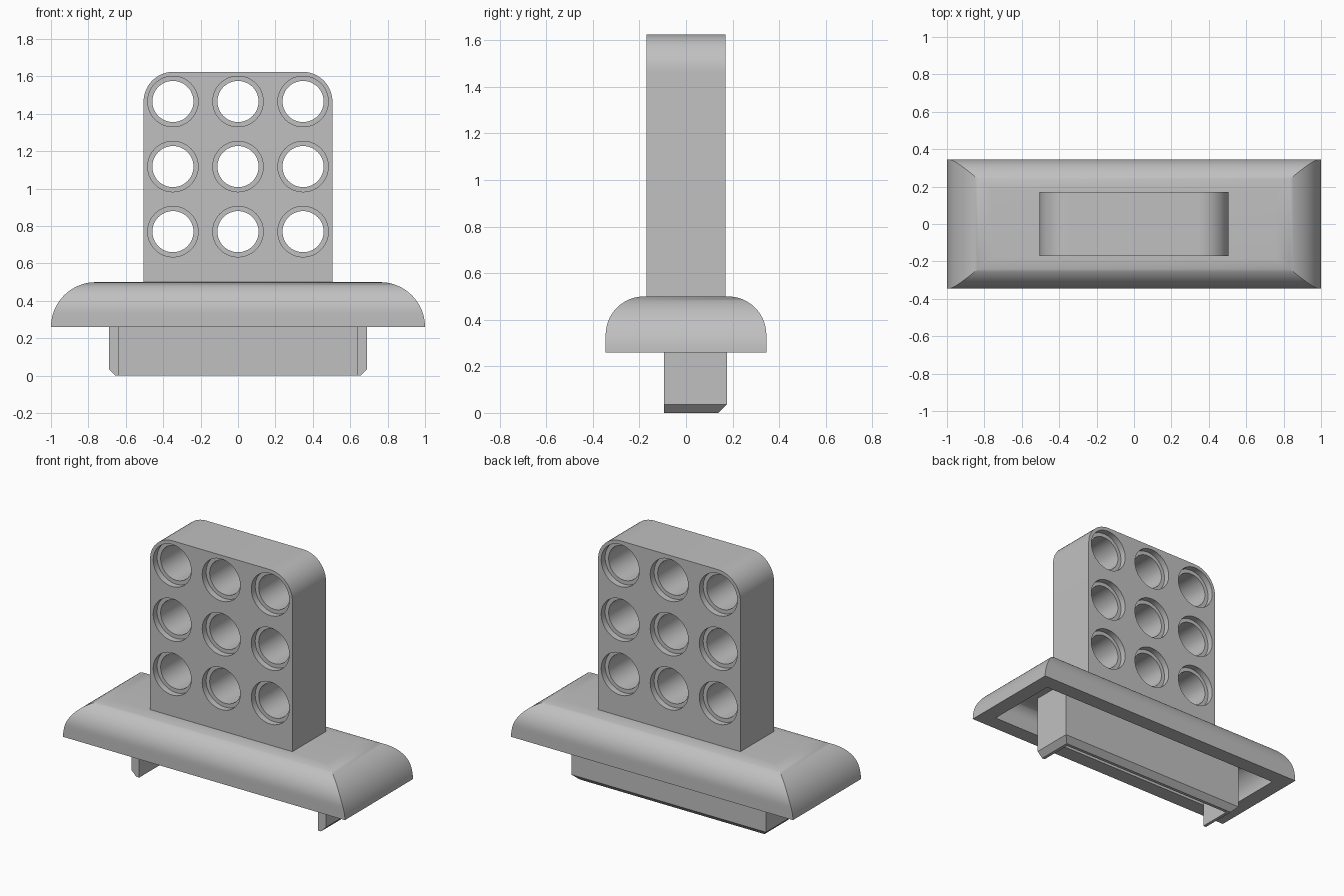
import bpy
import bmesh
from math import sin, cos, pi, sqrt, radians

if "Cube" in bpy.data.objects:
    bpy.data.objects.remove(bpy.data.objects["Cube"], do_unlink=True)

GREY = (0.53, 0.53, 0.53, 1)
grey = bpy.data.materials.new("plain_grey")
grey.use_nodes = True
grey.diffuse_color = GREY
grey.node_tree.nodes["Principled BSDF"].inputs["Base Color"].default_value = GREY


def loft(bm, outlines):
    """Join a stack of outlines with equal point counts and cap both ends."""
    rings = [[bm.verts.new(p) for p in outline] for outline in outlines]
    for low, high in zip(rings, rings[1:]):
        for i in range(len(low)):
            j = (i + 1) % len(low)
            bm.faces.new((low[i], low[j], high[j], high[i]))
    bm.faces.new(rings[0])
    bm.faces.new(rings[-1])


def make_object(name, stacks):
    bm = bmesh.new()
    for outlines in stacks:
        loft(bm, outlines)
    bmesh.ops.recalc_face_normals(bm, faces=bm.faces)
    mesh = bpy.data.meshes.new(name)
    bm.to_mesh(mesh)
    bm.free()
    mesh.materials.append(grey)
    obj = bpy.data.objects.new(name, mesh)
    bpy.context.collection.objects.link(obj)
    return obj


def activate(obj):
    bpy.ops.object.select_all(action='DESELECT')
    obj.select_set(True)
    bpy.context.view_layer.objects.active = obj


def smooth(obj):
    activate(obj)
    bpy.ops.object.shade_smooth_by_angle(angle=radians(30))


# Base: hollow dome whose long and short sides round over separately
BOTTOM = 0.26


def dome(half_x, half_y, top, radius_y, steps=20):
    radius_x = top - BOTTOM
    rings = []
    for k in range(steps + 1):
        t = k / steps * pi / 2
        z = BOTTOM + radius_x * sin(t)
        x = half_x - radius_x * (1 - cos(t))
        rise = max(0, z - (top - radius_y))
        y = half_y - radius_y + sqrt(max(0, radius_y ** 2 - rise ** 2))
        rings.append([(-x, -y, z), (x, -y, z), (x, y, z), (-x, y, z)])
    return rings


outer = dome(1.0, 0.345, 0.5, 0.165)
inner = dome(0.9, 0.245, 0.41, 0.08)
smooth(make_object("base_cover", [inner[::-1] + outer]))


# Clip: U-shaped skirt below the base, chamfered on its outer bottom edge
def clip_outline(z, inset):
    x, back, front = 0.69 - inset, 0.175 - inset, -0.095
    inside, web = 0.635, 0.12
    return [(-x, front, z), (-inside, front, z), (-inside, web, z), (inside, web, z),
            (inside, front, z), (x, front, z), (x, back, z), (-x, back, z)]


make_object("mounting_clip", [[clip_outline(0, 0.035), clip_outline(0.035, 0),
                               clip_outline(0.42, 0)]])

# Upright block with rounded top corners
HALF, TOP, ROUND = 0.505, 1.625, 0.16
profile = [(-HALF, 0.49), (HALF, 0.49)]
for side, start in ((1, 0), (-1, pi / 2)):
    for k in range(13):
        a = start + k / 12 * pi / 2
        profile.append((side * (HALF - ROUND) + ROUND * cos(a), TOP - ROUND + ROUND * sin(a)))
block = make_object("upright_block", [[[(x, y, z) for x, z in profile] for y in (-0.17, 0.17)]])

# Nine through holes, counterbored on both faces
STEPS = [(0.135, -0.3), (0.135, -0.13), (0.11, -0.13),
         (0.11, 0.13), (0.135, 0.13), (0.135, 0.3)]
SIDES = 48
holes = [[[(cx + r * cos(2 * pi * i / SIDES), y, cz + r * sin(2 * pi * i / SIDES))
           for i in range(SIDES)] for r, y in STEPS]
         for cx in (-0.348, 0, 0.348) for cz in (0.77, 1.118, 1.466)]
cutter = make_object("hole_cutter", holes)
cutter.hide_render = True

cut = block.modifiers.new("holes", 'BOOLEAN')
cut.operation = 'DIFFERENCE'
cut.solver = 'EXACT'
cut.object = cutter
activate(block)
bpy.ops.object.modifier_apply(modifier=cut.name)
bpy.data.objects.remove(cutter, do_unlink=True)
smooth(block)
